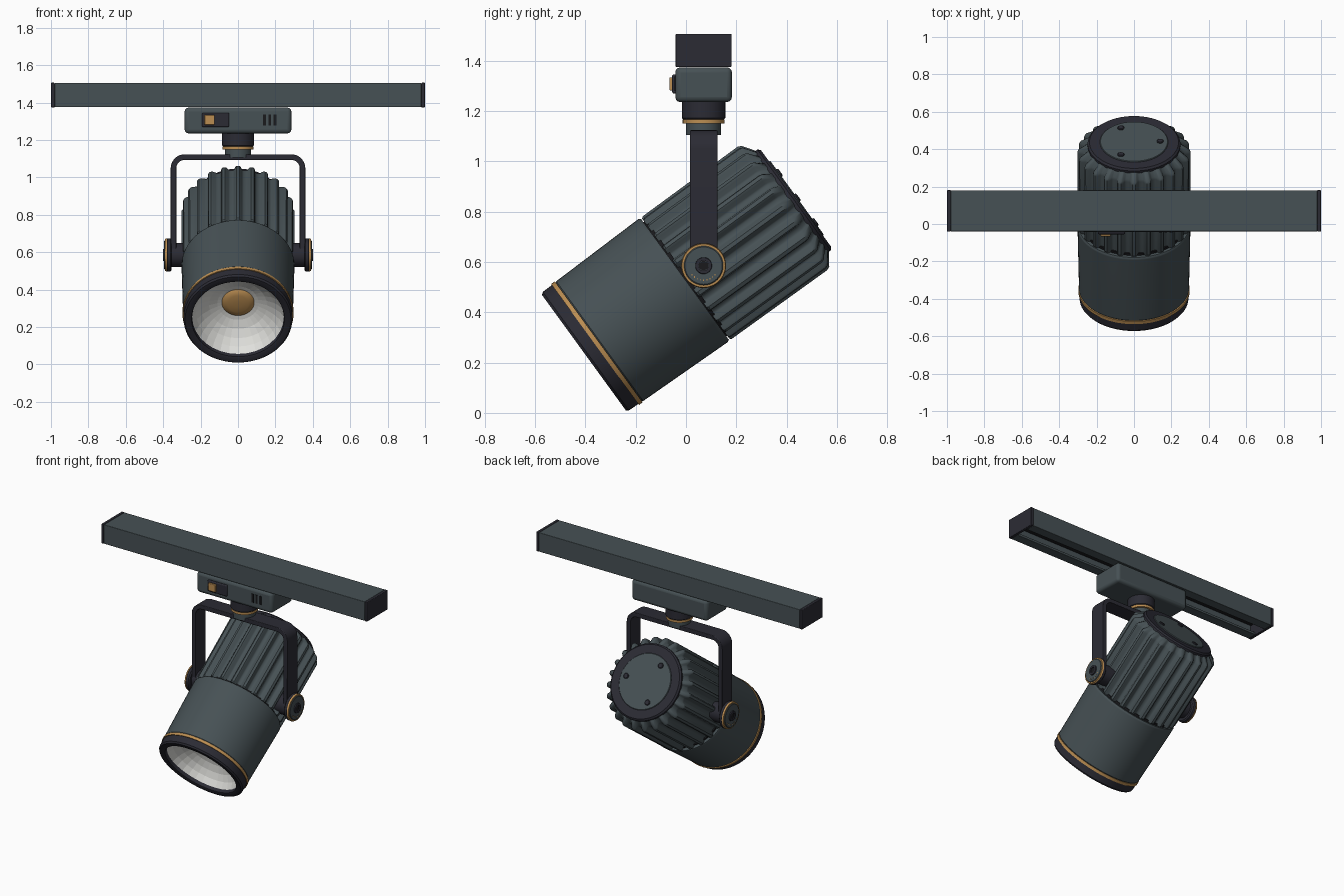
import bpy, bmesh, math
from math import pi, sin, cos, radians
from mathutils import Matrix, Vector

cube = bpy.data.objects.get("Cube")
if cube:
    bpy.data.objects.remove(cube, do_unlink=True)


def material(name, rgb):
    m = bpy.data.materials.new(name)
    m.use_nodes = True
    m.diffuse_color = (*rgb, 1)
    m.node_tree.nodes["Principled BSDF"].inputs["Base Color"].default_value = (*rgb, 1)
    return m


SLATE = material("slate grey", (0.062, 0.082, 0.09))
DARK = material("charcoal", (0.024, 0.024, 0.034))
BLACK = material("black", (0.01, 0.01, 0.012))
GOLD = material("brass", (0.5, 0.27, 0.085))
WHITE = material("reflector white", (0.75, 0.75, 0.72))


def finish(name, bm, mat, matrix=Matrix(), smooth=True, bevel=0):
    bmesh.ops.recalc_face_normals(bm, faces=bm.faces)
    bm.transform(matrix)
    mesh = bpy.data.meshes.new(name)
    bm.to_mesh(mesh)
    bm.free()
    mesh.materials.append(mat)
    ob = bpy.data.objects.new(name, mesh)
    bpy.context.collection.objects.link(ob)
    if bevel:
        mod = ob.modifiers.new("bevel", 'BEVEL')
        mod.width, mod.segments = bevel, 3
    if smooth:
        bpy.ops.object.select_all(action='DESELECT')
        ob.select_set(True)
        bpy.context.view_layer.objects.active = ob
        bpy.ops.object.shade_smooth_by_angle(angle=radians(35))
    return ob


def skin(bm, rings):
    """Bridge consecutive closed rings of points with quads."""
    loops = [[bm.verts.new(p) for p in ring] for ring in rings]
    for a, b in zip(loops, loops[1:]):
        for i in range(len(a)):
            j = (i + 1) % len(a)
            bm.faces.new((a[i], a[j], b[j], b[i]))
    return loops


def lathe(name, profile, mat, matrix, segs=64, caps=True, smooth=True):
    """Turn (radius, height) points about local z."""
    bm = bmesh.new()
    loops = skin(bm, [[(r * cos(2 * pi * i / segs), r * sin(2 * pi * i / segs), h)
                       for i in range(segs)] for r, h in profile])
    if caps:
        bm.faces.new(loops[0])
        bm.faces.new(loops[-1])
    return finish(name, bm, mat, matrix, smooth)


def ring(name, profile, mat, matrix):
    """Turn a closed cross-section into a solid ring."""
    return lathe(name, profile + profile[:1], mat, matrix, caps=False)


def box(name, centre, size, mat, bevel=0):
    bm = bmesh.new()
    bmesh.ops.create_cube(bm, size=1)
    m = Matrix.Translation(centre) @ Matrix.Diagonal((*size, 1))
    return finish(name, bm, mat, m, bool(bevel), bevel)


def prism(name, pts, depth, mat, matrix, bevel=0):
    """Extrude an outline, centred on its own plane."""
    bm = bmesh.new()
    face = bm.faces.new([bm.verts.new((x, y, -depth / 2)) for x, y in pts])
    ext = bmesh.ops.extrude_face_region(bm, geom=[face])
    bmesh.ops.translate(bm, vec=(0, 0, depth),
                        verts=[v for v in ext["geom"] if isinstance(v, bmesh.types.BMVert)])
    return finish(name, bm, mat, matrix, True, bevel)


CY = 0.07                      # shared centre line of track, neck and pivot
PIVOT = Vector((0, CY, 0.585))

# Track: slotted channel with conductors and end caps
half = [(0.11, 1.505), (0.11, 1.375), (0.045, 1.375), (0.045, 1.392), (0.09, 1.392), (0.09, 1.475)]
along_x = Matrix.Translation((0, CY, 0)) @ Matrix(((0, 0, 1), (1, 0, 0), (0, 1, 0))).to_4x4()
prism("track", half + [(-y, z) for y, z in reversed(half)], 1.96, SLATE, along_x, 0.003)
box("track_liner", (0, CY, 1.467), (1.96, 0.178, 0.015), BLACK)
for s in (-1, 1):
    box("track_conductor", (0, CY + s * 0.03, 1.452), (1.95, 0.012, 0.016), GOLD)
    box("track_end_cap", (s * 0.99, CY, 1.44), (0.02, 0.222, 0.132), DARK, 0.004)

# Adapter box with switch and vents
box("adapter", (0, CY, 1.304), (0.57, 0.225, 0.138), SLATE, 0.02)
box("switch_plate", (-0.12, -0.044, 1.307), (0.145, 0.022, 0.075), DARK, 0.006)
box("switch_knob", (-0.152, -0.056, 1.307), (0.055, 0.02, 0.052), GOLD, 0.004)
for i in range(3):
    box("adapter_vent", (0.142 + 0.028 * i, -0.043, 1.307), (0.015, 0.006, 0.058), BLACK)

# Neck
neck = Matrix.Translation((0, CY, 0))
lathe("neck_collar", [(0.08, 1.165), (0.086, 1.171), (0.086, 1.24)], DARK, neck)
lathe("neck_ring", [(0.083, 1.15), (0.083, 1.166)], GOLD, neck)
lathe("neck_base", [(0.07, 1.105), (0.07, 1.151)], SLATE, neck)

# Yoke: bent flat bar
arc = [radians(a) for a in range(0, 91, 10)]
outer = [(0.36, PIVOT.z)] + [(0.285 + 0.075 * cos(a), 1.048 + 0.075 * sin(a)) for a in arc]
inner = [(0.33, PIVOT.z)] + [(0.285 + 0.045 * cos(a), 1.048 + 0.045 * sin(a)) for a in arc]
mirrored = lambda pts: [(-x, z) for x, z in reversed(pts)]
prism("yoke", outer + mirrored(outer) + [(-x, z) for x, z in inner] + inner[::-1], 0.11, DARK,
      Matrix.Translation((0, CY, 0)) @ Matrix.Rotation(pi / 2, 4, 'X'), 0.004)

# Pivot knobs, one per side
for s in (-1, 1):
    m = Matrix.Translation(PIVOT) @ Matrix.Rotation(s * pi / 2, 4, 'Y')
    lathe("pivot_spacer", [(0.065, 0.27), (0.065, 0.362)], DARK, m, 40)
    lathe("pivot_disc", [(0.08, 0.355), (0.088, 0.362), (0.088, 0.378), (0.082, 0.386)], DARK, m, 48)
    ring("pivot_ring", [(0.078, 0.38), (0.089, 0.38), (0.086, 0.39), (0.078, 0.39)], GOLD, m)
    lathe("pivot_face", [(0.078, 0.38), (0.078, 0.392), (0.074, 0.395)], SLATE, m, 48)
    ring("pivot_bolt", [(0.02, 0.39), (0.034, 0.39), (0.032, 0.402), (0.02, 0.402)], DARK, m)
    lathe("bolt_socket", [(0.021, 0.39), (0.021, 0.398)], BLACK, m, 6, smooth=False)
    # Angle scale along the lower edge
    for i in range(-4, 5):
        a = radians(i * 13)
        box("scale_tick", PIVOT + Vector((s * 0.395, 0.058 * sin(a), -0.058 * cos(a))),
            (0.003, 0.003, 0.006), GOLD)

# Lamp head frame: local z runs from the front rim to the back
HEAD = (Matrix.Translation(PIVOT) @ Matrix.Rotation(radians(-54), 4, 'X')
        @ Matrix.Translation((0, 0, -0.588)))
ring("front_rim", [(0.243, 0.04), (0.248, 0.004), (0.254, 0), (0.283, 0), (0.291, 0.01),
                   (0.292, 0.056), (0.243, 0.056)], DARK, HEAD)
ring("rim_band", [(0.25, 0.055), (0.297, 0.055), (0.297, 0.073), (0.25, 0.073)], GOLD, HEAD)
ring("front_housing", [(0.25, 0.073), (0.29, 0.073), (0.294, 0.078), (0.302, 0.482),
                       (0.302, 0.488), (0.297, 0.496), (0.25, 0.496)], SLATE, HEAD)
lathe("reflector", [(0.245, 0.025), (0.225, 0.065), (0.195, 0.1), (0.155, 0.13),
                    (0.11, 0.15), (0.08, 0.157)], WHITE, HEAD, 32, False, False)
lathe("light_source", [(0.088, 0.157), (0.08, 0.148), (0.055, 0.141), (0.02, 0.138)], GOLD, HEAD, 32)
lathe("seam", [(0.28, 0.485), (0.28, 0.51)], BLACK, HEAD)

# Finned heat sink: rounded ribs around the rear housing
RIBS = 24
RIB_SHAPE = (0, 0, 0.15, 0.75, 1, 1, 1, 0.75, 0.15, 0)


def fin_ring(h, crest, root):
    n = RIBS * len(RIB_SHAPE)
    pts = []
    for i in range(n):
        r = root + (crest - root) * RIB_SHAPE[i % len(RIB_SHAPE)]
        a = 2 * pi * (i - 5) / n
        pts.append((r * cos(a), r * sin(a), h))
    return pts


bm = bmesh.new()
ends = skin(bm, [fin_ring(0.5, 0.295, 0.272), fin_ring(0.508, 0.301, 0.272),
                 fin_ring(0.975, 0.303, 0.272), fin_ring(0.99, 0.296, 0.268),
                 fin_ring(1.022, 0.25, 0.244)])
bm.faces.new(ends[0])
bm.faces.new(ends[-1])
finish("heat_sink", bm, SLATE, HEAD)

# Back cap with plate and three screws
lathe("back_cap", [(0.248, 1.01), (0.248, 1.032), (0.238, 1.042), (0.18, 1.042)], DARK, HEAD)
lathe("back_plate", [(0.182, 1.03), (0.182, 1.044), (0.179, 1.047)], SLATE, HEAD)
for i in range(3):
    a = 2 * pi * i / 3
    spot = HEAD @ Matrix.Translation((0.14 * cos(a), 0.14 * sin(a), 0))
    lathe("back_screw", [(0.018, 1.04), (0.018, 1.051), (0.014, 1.054)], DARK, spot, 20)
